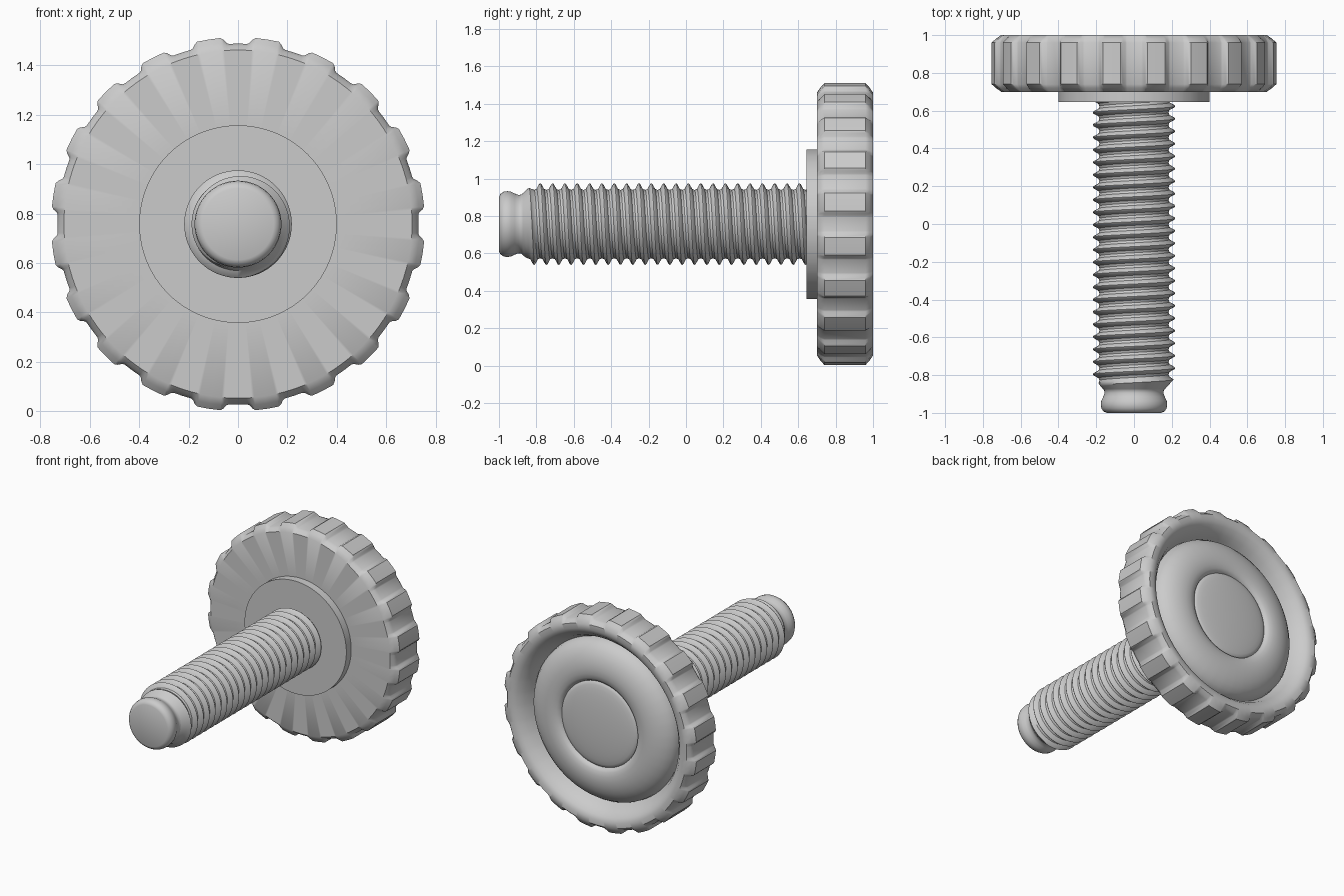
import bpy, bmesh
from math import sin, cos, pi

if "Cube" in bpy.data.objects:
    bpy.data.objects.remove(bpy.data.objects["Cube"])

CZ = 0.757          # height of the screw axis


def finish(name, rings, angle=0.6):
    """Skin a list of vertex rings, weld the seams and shade smooth."""
    bm = bmesh.new()
    grid = [[bm.verts.new(p) for p in ring] for ring in rings]
    for a, b in zip(grid, grid[1:]):
        for k in range(len(a) - 1):
            bm.faces.new((a[k], a[k + 1], b[k + 1], b[k]))
    bmesh.ops.remove_doubles(bm, verts=bm.verts, dist=1e-5)
    bmesh.ops.dissolve_degenerate(bm, edges=bm.edges, dist=1e-6)
    bmesh.ops.recalc_face_normals(bm, faces=bm.faces)
    mesh = bpy.data.meshes.new(name)
    bm.to_mesh(mesh)
    bm.free()
    ob = bpy.data.objects.new(name, mesh)
    bpy.context.collection.objects.link(ob)
    bpy.ops.object.select_all(action='DESELECT')
    ob.select_set(True)
    bpy.context.view_layer.objects.active = ob
    bpy.ops.object.shade_smooth_by_angle(angle=angle)
    return ob


def lathe(name, profile, spokes):
    """Revolve (radius, y, notch factor) about the y axis; spokes = (angle, notch depth)."""
    rings = []
    for r, y, f in profile:
        ring = [((r - d * f) * cos(a), y, CZ + (r - d * f) * sin(a)) for a, d in spokes]
        rings.append(ring + ring[:1])
    return finish(name, rings)


# knurled head: 20 grip teeth, notches centred on the axes
TEETH, DEPTH = 20, 0.026
notch = [(0, 1), (.16, 1), (.2, .85), (.25, .3), (.3, 0), (.5, 0),
         (.7, 0), (.75, .3), (.8, .85), (.84, 1)]
spokes = [((t + u) * 2 * pi / TEETH, d * DEPTH) for t in range(TEETH) for u, d in notch]
front = [(0, .645, 0), (.40, .645, 0), (.40, .70, 0), (.705, .70, 0)]
grip = [(.735, .72, .5), (.757, .74, 1), (.757, .96, 1), (.735, .98, .5)]
rim = [(.705, 1, 0), (.67, 1, 0), (.64, .985, 0), (.605, .945, 0), (.585, .905, 0), (.57, .87, 0)]
ring_bulge = [(.435 + .135 * cos(t * pi / 10), .87 + .0095 * t + .075 * sin(t * pi / 10), 0)
              for t in range(1, 11)]
dome = [(.30 * cos(t * pi / 16), .965 + .033 * sin(t * pi / 16), 0) for t in range(1, 9)]
lathe("knurled_head", front + grip + rim + ring_bulge + dome, spokes)

# rounded tip with a narrow neck
plain = [(i * 2 * pi / 64, 0) for i in range(64)]
tip = [(0, -1), (.145, -1), (.162, -.992), (.173, -.975), (.176, -.955), (.173, -.935),
       (.163, -.915), (.156, -.895), (.158, -.88), (.17, -.865), (.17, -.80), (0, -.80)]
lathe("screw_tip", [(r, y, 0) for r, y in tip], plain)

# helical thread, clamped to the shaft length and tapered near the tip
PITCH, SEG, Y0, Y1 = 0.066, 64, -.875, .66
section = [(0, .188), (.2, .183), (.4, .188), (.62, .215), (.70, .218), (.78, .215)]
turns = int((Y1 - Y0) / PITCH) + 3
rings = []
for t in range(-1, turns):
    for u, r in section:
        ring = []
        for i in range(SEG + 1):
            a = -i * 2 * pi / SEG
            y = min(max(Y0 + PITCH * (t + u + i / SEG), Y0), Y1)
            rr = min(r, .163 + (y - Y0) * .9)
            ring.append((rr * cos(a), y, CZ + rr * sin(a)))
        rings.append(ring)
finish("threaded_shaft", rings, 0.7)
